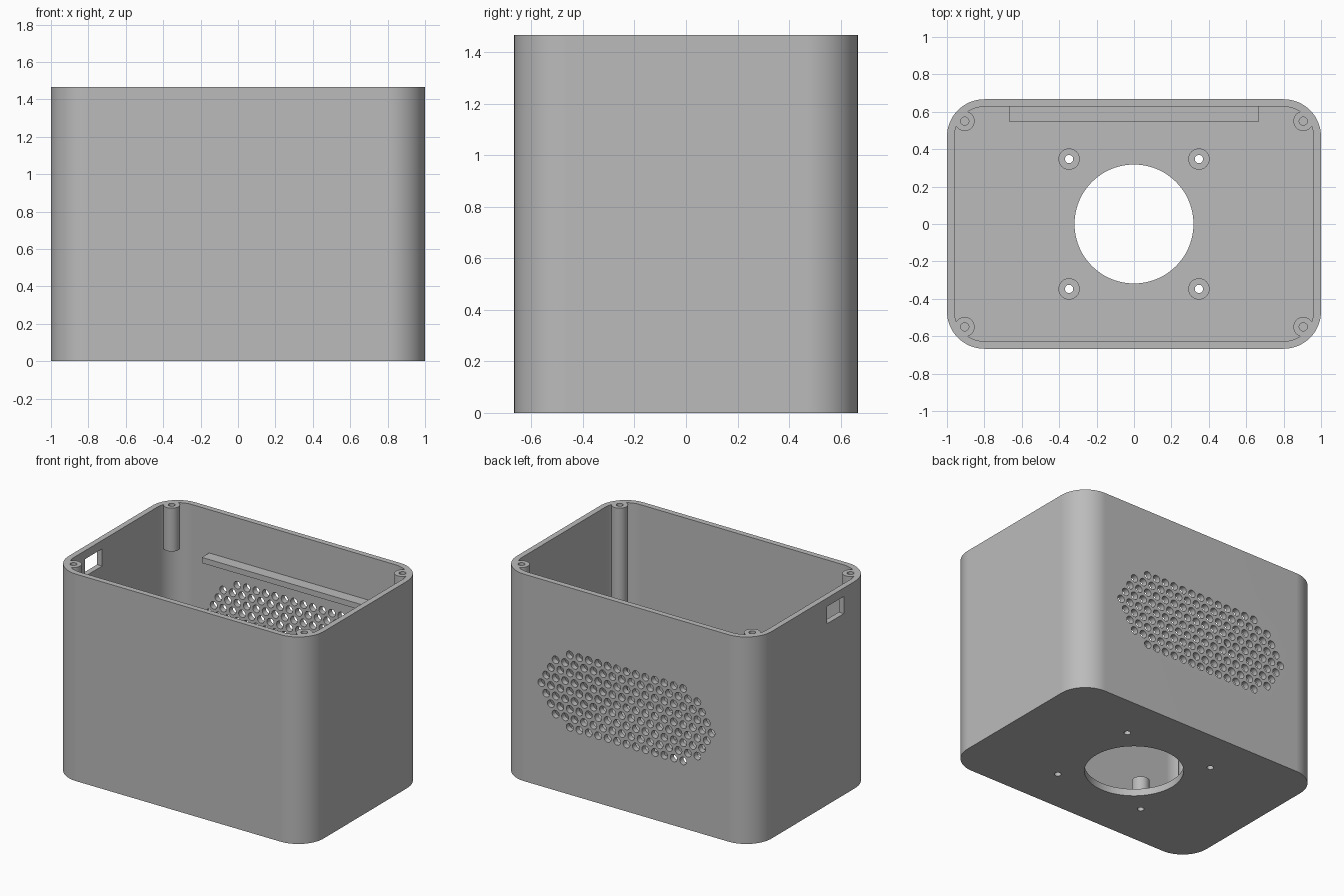
import bpy, bmesh, math
from mathutils import Matrix, Vector

if "Cube" in bpy.data.objects:
    bpy.data.objects.remove(bpy.data.objects["Cube"], do_unlink=True)

HALF_X, HALF_Y, HEIGHT = 1.0, 0.667, 1.467
WALL, FLOOR, CORNER = 0.04, 0.05, 0.2
LEDGE_TOP = 1.16

grey = bpy.data.materials.new("plain_grey")
grey.use_nodes = True
grey.diffuse_color = (0.5, 0.5, 0.5, 1)
grey.node_tree.nodes["Principled BSDF"].inputs["Base Color"].default_value = (0.5, 0.5, 0.5, 1)


def make_object(name, bm):
    bmesh.ops.recalc_face_normals(bm, faces=bm.faces)
    mesh = bpy.data.meshes.new(name)
    bm.to_mesh(mesh)
    bm.free()
    mesh.materials.append(grey)
    obj = bpy.data.objects.new(name, mesh)
    bpy.context.collection.objects.link(obj)
    return obj


def rounded_prism(inset, z0, z1, steps=16):
    """Upright prism with rounded corners, inset from the outer walls."""
    bm = bmesh.new()
    radius = CORNER - inset
    ring = []
    for quarter, (sx, sy) in enumerate([(1, 1), (-1, 1), (-1, -1), (1, -1)]):
        for i in range(steps + 1):
            a = (quarter + i / steps) * math.pi / 2
            ring.append(bm.verts.new((sx * (HALF_X - CORNER) + radius * math.cos(a),
                                      sy * (HALF_Y - CORNER) + radius * math.sin(a), z0)))
    base = bm.faces.new(ring)
    top = bmesh.ops.extrude_face_region(bm, geom=[base])["geom"]
    bmesh.ops.translate(bm, vec=(0, 0, z1 - z0),
                        verts=[g for g in top if isinstance(g, bmesh.types.BMVert)])
    return bm


def add_box(bm, low, high):
    low, high = Vector(low), Vector(high)
    size = Matrix.Diagonal((*(high - low), 1))
    bmesh.ops.create_cube(bm, size=1, matrix=Matrix.Translation((low + high) / 2) @ size)


def add_cylinder(bm, centre, radius, depth, segments, turn=Matrix()):
    bmesh.ops.create_cone(bm, cap_ends=True, segments=segments, radius1=radius, radius2=radius,
                          depth=depth, matrix=Matrix.Translation(centre) @ turn)


def lathe(name, profile, x, y, closed=False, steps=32):
    """Spin a radius/height profile around an upright axis."""
    bm = bmesh.new()
    verts = [bm.verts.new((r, 0, z)) for r, z in profile]
    edges = [bm.edges.new(pair) for pair in zip(verts, verts[1:])]
    if closed:
        edges.append(bm.edges.new((verts[-1], verts[0])))
    bmesh.ops.spin(bm, geom=verts + edges, cent=(0, 0, 0), axis=(0, 0, 1),
                   angle=math.tau, steps=steps, use_duplicate=False)
    bmesh.ops.remove_doubles(bm, verts=bm.verts, dist=0.0005)
    bmesh.ops.translate(bm, verts=bm.verts, vec=(x, y, 0))
    return make_object(name, bm)


# Case shell and the hollow inside it
shell = make_object("case_shell", rounded_prism(0, 0, HEIGHT))
cavity = make_object("cavity_cutter", rounded_prism(WALL, FLOOR, HEIGHT + 0.1))

# Openings: floor hole, screw holes, side window and vent grille
BOSS, SCREW = 0.347, 0.022
cuts = bmesh.new()
add_cylinder(cuts, (0, 0, 0), 0.318, 0.3, 96)
for sx in (-1, 1):
    for sy in (-1, 1):
        add_cylinder(cuts, (sx * BOSS, sy * BOSS, 0), SCREW, 0.3, 32)
add_box(cuts, (-HALF_X - 0.1, -0.34, 1.285), (-HALF_X + 0.1, -0.15, 1.407))

PITCH, SLOT_HALF, SLOT_RADIUS = 0.0741, 0.43, 0.267
facing_back = Matrix.Rotation(math.pi / 2, 4, "X")
for row in range(-4, 5):
    dz = row * PITCH * math.sqrt(3) / 2
    for column in range(-10, 11):
        x = (column + 0.5 * (row % 2)) * PITCH
        if math.hypot(max(abs(x) - SLOT_HALF, 0), dz) < SLOT_RADIUS:
            add_cylinder(cuts, (x, HALF_Y, HEIGHT / 2 + dz), 0.027, 0.2, 16, facing_back)
openings = make_object("openings_cutter", cuts)

for cutter in (cavity, openings):
    cutter.hide_render = True
    cut = shell.modifiers.new(cutter.name, "BOOLEAN")
    cut.operation, cut.solver, cut.object = "DIFFERENCE", "EXACT", cutter
bpy.context.view_layer.update()
shell_mesh = bpy.data.meshes.new_from_object(
    shell.evaluated_get(bpy.context.evaluated_depsgraph_get()))
shell.modifiers.clear()
shell.data = shell_mesh
for cutter in (cavity, openings):
    bpy.data.objects.remove(cutter, do_unlink=True)
parts = [shell]

# Corner screw posts (short at the back) and floor bosses
for sx, side in ((1, "left"), (-1, "right")):
    for sy, end in ((-1, "front"), (1, "back")):
        bottom = FLOOR if sy < 0 else LEDGE_TOP
        post = [(0, bottom), (0.053, bottom), (0.053, HEIGHT),
                (SCREW, HEIGHT), (SCREW, HEIGHT - 0.25), (0, HEIGHT - 0.25)]
        parts.append(lathe(f"{end}_{side}_post", post, sx * 0.905, sy * 0.55))
        boss = [(0.057, FLOOR), (0.057, 0.21), (SCREW, 0.21), (SCREW, FLOOR)]
        parts.append(lathe(f"{end}_{side}_boss", boss, sx * BOSS, sy * BOSS, closed=True))

# Ledge along the back wall
ledge = bmesh.new()
add_box(ledge, (-0.665, 0.545, LEDGE_TOP - 0.04), (0.665, HALF_Y - WALL + 0.005, LEDGE_TOP))
parts.append(make_object("back_ledge", ledge))

# Smooth the curves, keep the edges sharp
bpy.ops.object.select_all(action="DESELECT")
for part in parts:
    part.select_set(True)
bpy.context.view_layer.objects.active = shell
bpy.ops.object.shade_smooth_by_angle(angle=math.radians(35))
shell.modifiers.new("even_normals", "WEIGHTED_NORMAL").keep_sharp = True
